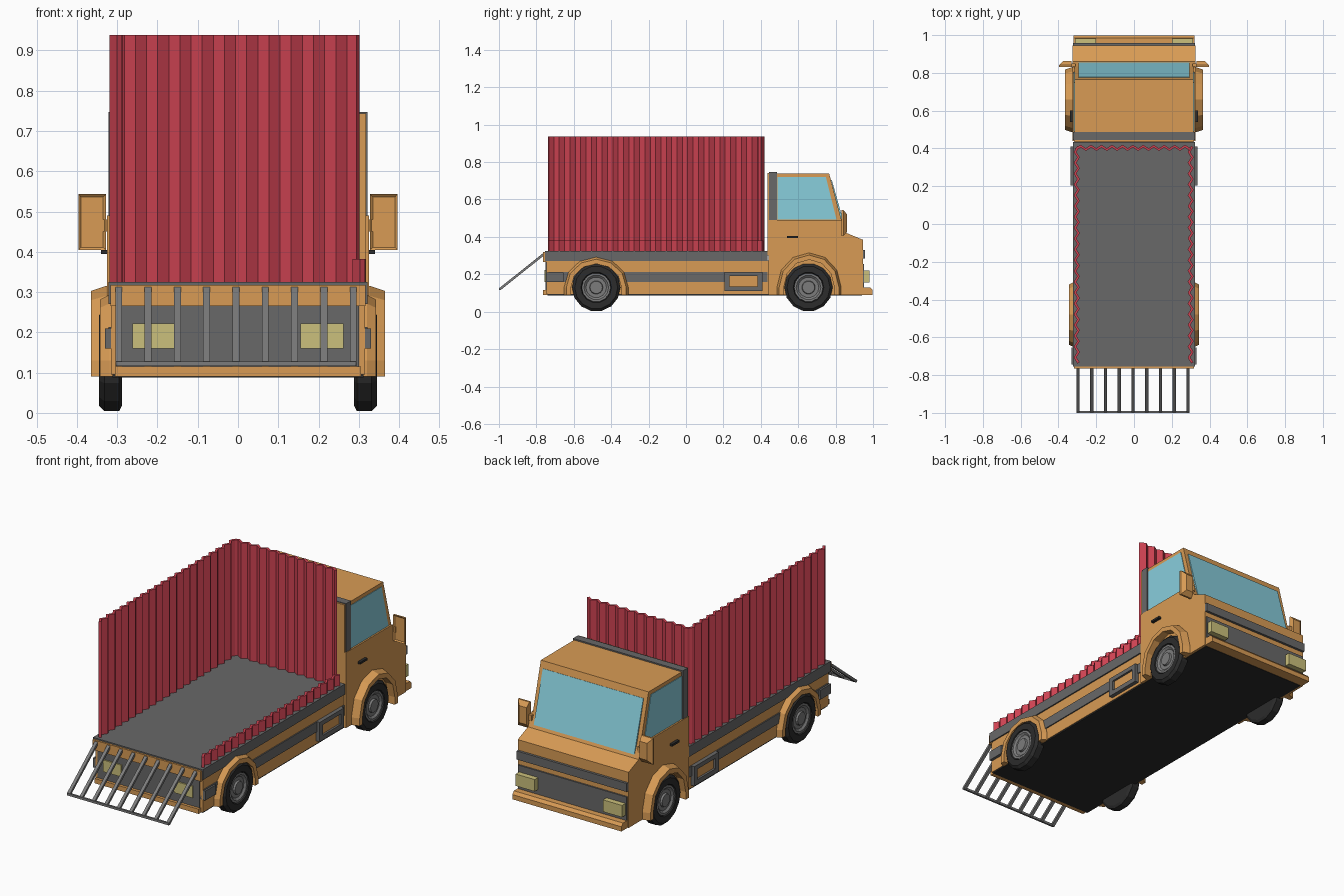
import bpy, bmesh, math
from mathutils import Vector

if "Cube" in bpy.data.objects:
    bpy.data.objects.remove(bpy.data.objects["Cube"])


def material(name, r, g, b):
    m = bpy.data.materials.new(name)
    m.diffuse_color = (r, g, b, 1)
    m.use_nodes = True
    m.node_tree.nodes["Principled BSDF"].inputs["Base Color"].default_value = m.diffuse_color
    return m


ORANGE = material("orange_paint", 0.69, 0.33, 0.09)
RED = material("red_panel", 0.62, 0.055, 0.085)
GLASS = material("glass", 0.25, 0.62, 0.72)
LAMP = material("lamp", 0.6, 0.53, 0.2)
GREY = material("dark_grey", 0.14, 0.14, 0.14)
STEEL = material("steel", 0.2, 0.2, 0.2)
BLACK = material("black", 0.025, 0.025, 0.025)


def make(name, verts, faces, mat):
    bm = bmesh.new()
    vs = [bm.verts.new(v) for v in verts]
    for f in faces:
        bm.faces.new([vs[i] for i in f])
    bmesh.ops.recalc_face_normals(bm, faces=bm.faces[:])
    me = bpy.data.meshes.new(name)
    bm.to_mesh(me)
    bm.free()
    me.materials.append(mat)
    ob = bpy.data.objects.new(name, me)
    bpy.context.collection.objects.link(ob)
    return ob


def prism(name, yz, x0, x1, mat):
    """Side profile extruded across x."""
    n = len(yz)
    verts = [(x, y, z) for x in (x0, x1) for y, z in yz]
    faces = [list(range(n)), list(range(n, 2 * n))]
    faces += [(i, (i + 1) % n, n + (i + 1) % n, n + i) for i in range(n)]
    return make(name, verts, faces, mat)


def box(name, x0, x1, y0, y1, z0, z1, mat):
    return prism(name, [(y0, z0), (y1, z0), (y1, z1), (y0, z1)], x0, x1, mat)


def loft(name, rings, mat, close_rings):
    """Skin consecutive loops of equal length; cap the ends or join them up."""
    n, m = len(rings[0]), len(rings)
    verts = [v for r in rings for v in r]
    faces = [(k * n + i, k * n + (i + 1) % n,
              (k + 1) % m * n + (i + 1) % n, (k + 1) % m * n + i)
             for k in range(m if close_rings else m - 1) for i in range(n)]
    if not close_rings:
        faces += [list(range(n)), list(range((m - 1) * n, m * n))]
    return make(name, verts, faces, mat)


def wheel_part(name, s, y, profile, mat, sides=14):
    """Lathe an (x, radius) profile about the axle."""
    rings = [[(s * x, y + r * math.sin(a), 0.13 + r * math.cos(a))
              for a in (2 * math.pi * (i + .5) / sides for i in range(sides))]
             for x, r in profile]
    return loft(name, rings, mat, False)


def arch(name, s, yc, ry, rz, x0, x1):
    """Faceted wheel arch with a bevelled outer edge."""
    rings = []
    for i in range(-1, 8):
        a = math.radians(30 * max(0, min(6, i)))
        ring = []
        for x, dr in ((x0, -.037), (x1, -.037), (x1, -.012), (x0 + .01, 0), (x0, 0)):
            z = 0.09 if i in (-1, 7) else 0.13 + (rz + dr) * math.sin(a)
            ring.append((s * x, yc + (ry + dr) * math.cos(a), z))
        rings.append(ring)
    return loft(name, rings, ORANGE, False)


def corrugated(name, start, end, z0, z1, periods):
    """Folded sheet between two plan points."""
    a, b = Vector(start), Vector(end)
    d = (b - a).normalized()
    nrm = Vector((-d.y, d.x))
    n = periods * 2
    pts = [a.lerp(b, i / n) + nrm * (.009 if i % 2 else -.009) for i in range(n + 1)]
    verts = [(p.x, p.y, z) for z in (z0, z1) for p in pts]
    faces = [(i, i + 1, n + 2 + i, n + 1 + i) for i in range(n)]
    ob = make(name, verts, faces, RED)
    mod = ob.modifiers.new("thickness", 'SOLIDIFY')
    mod.thickness, mod.offset = 0.014, 0
    return ob


# Chassis and cargo bed
box("chassis", -.315, .315, -.745, .45, .095, .275, ORANGE)
box("underside", -.312, .312, -.74, .94, .088, .096, BLACK)
box("bed_floor", -.322, .322, -.755, .435, .27, .325, GREY)
box("bed_rear_sill", -.317, .317, -.765, -.74, .265, .318, ORANGE)
box("rear_panel", -.3, .3, -.75, -.74, .115, .265, GREY)
box("rear_bumper", -.305, .305, -.765, -.74, .09, .115, ORANGE)

# Corrugated container walls
corrugated("left_wall", (-.303, -.735), (-.303, .41), .32, .938, 20)
corrugated("front_wall", (-.31, .403), (.298, .403), .32, .938, 11)
corrugated("right_low_wall", (.3, -.735), (.3, .41), .32, .382, 20)

# Loading ramp
slope = [(-.755, .31), (-.995, .122)]
for i in range(9):
    x = -.005 + (i - 4) * .0728
    w = .0085
    prism("ramp_bar", [(-.758, .318), (-.75, .308), (-.992, .115), (-1, .125)], x - w, x + w, STEEL)
for y, z in slope:
    box("ramp_cross_bar", -.303, .293, y - .005, y + .005, z - .006, z + .006, STEEL)

# Cab
prism("cab_body", [(.44, .09), (.945, .09), (.945, .385), (.86, .42), (.83, .49), (.44, .49)],
      -.325, .325, ORANGE)
prism("cab_top", [(.44, .48), (.834, .48), (.765, .74), (.44, .74)], -.316, .316, ORANGE)
prism("windshield", [(.776, .705), (.779, .706), (.855, .436), (.84, .436)], -.295, .295, GLASS)
box("cab_roof_band", -.322, .322, .445, .487, .49, .747, GREY)
box("cab_rear_panel", -.318, .318, .436, .446, .3, .743, ORANGE)
box("front_trim_band", -.323, .323, .94, .958, .285, .33, GREY)
box("grille", -.318, .318, .94, .953, .13, .255, GREY)
prism("front_bumper", [(.94, .09), (.998, .09), (.998, .115), (.985, .13), (.94, .13)], -.32, .32, ORANGE)

# Parts on both sides
for s, side in ((-1, "left"), (1, "right")):
    prism(side + "_window", [(.49, .492), (.805, .492), (.748, .72), (.49, .72)],
          s * .31, s * .319, GLASS)
    box(side + "_door_handle", s * .32, s * .34, .54, .6, .394, .405, BLACK)
    box(side + "_headlight", s * .2, s * .312, .94, .982, .157, .22, LAMP)
    box(side + "_tail_light", s * .155, s * .262, -.757, -.745, .16, .222, LAMP)
    box(side + "_side_stripe", s * .31, s * .321, -.735, .435, .16, .213, GREY)
    box(side + "_rear_corner_guard", s * .295, s * .33, -.745, -.655, .16, .21, GREY)
    # Tool box: grey frame around a painted lid
    box(side + "_toolbox_lid", s * .31, s * .325, .22, .4, .12, .2, ORANGE)
    for y0, y1, z0, z1 in ((.205, .41, .11, .135), (.205, .41, .19, .213),
                           (.205, .232, .11, .213), (.383, .41, .11, .213)):
        box(side + "_toolbox_frame", s * .31, s * .336, y0, y1, z0, z1, GREY)
    # Mirror: housing tapering forward, with a rear rim
    def rect(x0, x1, y, z0, z1):
        return [(s * x0, y, z0), (s * x1, y, z0), (s * x1, y, z1), (s * x0, y, z1)]
    loft(side + "_mirror", [rect(.335, .39, .838, .411, .536), rect(.328, .396, .832, .405, .543),
                            rect(.328, .396, .842, .405, .543), rect(.332, .375, .862, .43, .52)],
         ORANGE, False)
    box(side + "_mirror_arm", s * .31, s * .34, .835, .85, .45, .48, ORANGE)
    # Wheels and arches
    arch(side + "_front_arch", s, .658, .172, .185, .318, .365)
    arch(side + "_rear_arch", s, -.48, .172, .163, .31, .343)
    for y, end in ((.655, "front"), (-.48, "rear")):
        wheel_part(f"{side}_{end}_tyre", s, y,
                   [(.288, .115), (.295, .129), (.332, .129), (.345, .115), (.345, .082), (.33, .076)], BLACK)
        wheel_part(f"{side}_{end}_rim", s, y,
                   [(.32, .077), (.341, .077), (.341, .066), (.332, .055), (.332, .036),
                    (.342, .033), (.342, .022)], STEEL)
